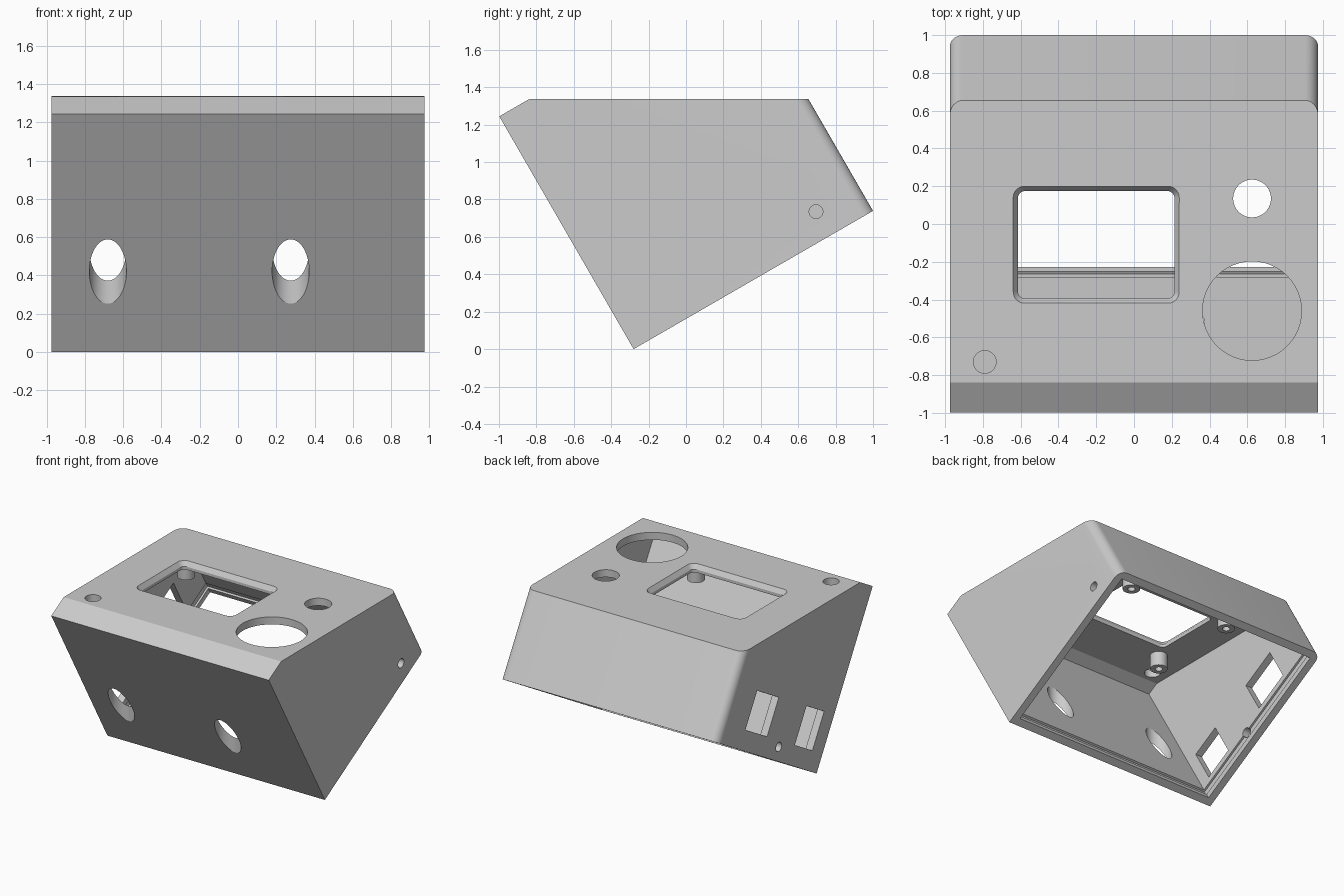
import bpy, bmesh
from math import sin, cos, pi, radians
from mathutils import Vector

cube = bpy.data.objects.get("Cube")
if cube:
    bpy.data.objects.remove(cube, do_unlink=True)

GREY = (0.6, 0.6, 0.6, 1)
mat = bpy.data.materials.new("light grey plastic")
mat.use_nodes = True
mat.diffuse_color = GREY
mat.node_tree.nodes["Principled BSDF"].inputs["Base Color"].default_value = GREY

HALF, WALL, DEPTH = 0.975, 0.06, 1.478
C, S = cos(radians(30)), sin(radians(30))


def tilt(x, u, n):
    """Point in the case frame: u runs along the sloping base, n rises from it."""
    return Vector((x, -0.28 + u * C - n * S, u * S + n * C))


def loft(name, loops):
    """Closed solid through matching loops, capped at both ends."""
    bm = bmesh.new()
    rings = [[bm.verts.new(p) for p in loop] for loop in loops]
    for a, b in zip(rings, rings[1:]):
        for i in range(len(a)):
            j = (i + 1) % len(a)
            bm.faces.new((a[i], a[j], b[j], b[i]))
    bm.faces.new(rings[0])
    bm.faces.new(rings[-1])
    bmesh.ops.recalc_face_normals(bm, faces=bm.faces)
    me = bpy.data.meshes.new(name)
    bm.to_mesh(me)
    bm.free()
    me.materials.append(mat)
    ob = bpy.data.objects.new(name, me)
    bpy.context.collection.objects.link(ob)
    return ob


def prism(name, profile, x0, x1):
    return loft(name, [[tilt(x, u, n) for u, n in profile] for x in (x0, x1)])


def rect(u0, u1, n0, n1):
    return [(u0, n0), (u1, n0), (u1, n1), (u0, n1)]


def ring(cx, cy, r, count=48):
    return [(cx + r * cos(2 * pi * i / count), cy + r * sin(2 * pi * i / count))
            for i in range(count)]


def round_rect(x0, x1, y0, y1, r, steps=6):
    pts = []
    corners = ((x1 - r, y1 - r), (x0 + r, y1 - r), (x0 + r, y0 + r), (x1 - r, y0 + r))
    for k, (cx, cy) in enumerate(corners):
        for i in range(steps + 1):
            a = pi / 2 * (k + i / steps)
            pts.append((cx + r * cos(a), cy + r * sin(a)))
    return pts


def upright(name, levels):
    """Vertical solid from (outline, height) pairs."""
    return loft(name, [[(x, y, z) for x, y in pts] for pts, z in levels])


def cut(target, cutter):
    cutter.hide_render = True
    mod = target.modifiers.new("cut", 'BOOLEAN')
    mod.operation, mod.solver, mod.object = 'DIFFERENCE', 'EXACT', cutter
    bpy.context.view_layer.objects.active = target
    bpy.ops.object.modifier_apply(modifier=mod.name)
    bpy.data.objects.remove(cutter, do_unlink=True)


def smooth(ob):
    bpy.ops.object.select_all(action='DESELECT')
    ob.select_set(True)
    bpy.context.view_layer.objects.active = ob
    bpy.ops.object.shade_smooth_by_angle(angle=radians(25))


# Outer shell with a short chamfer at the front top
case = prism("case", [(0, 0), (DEPTH, 0), (DEPTH, 0.69), (0.183, 1.437), (0, 1.437)],
             -HALF, HALF)

# Round the two back corner edges
bm = bmesh.new()
bm.from_mesh(case.data)
up = Vector((0, -S, C))
back = tilt(0, DEPTH, 0)
edges = [e for e in bm.edges
         if abs((e.verts[1].co - e.verts[0].co).normalized().dot(up)) > 0.99
         and all(abs((v.co - back).dot(Vector((0, C, S)))) < 0.01 for v in e.verts)]
bmesh.ops.bevel(bm, geom=edges, offset=0.07, segments=8, profile=0.5, affect='EDGES')
bm.to_mesh(case.data)
bm.free()

# Hollow interior, open through the base
w, far, side = WALL, DEPTH - WALL, HALF - WALL
cut(case, prism("cavity", [(w, -0.2), (far, -0.2), (far, 0.655), (0.163, 1.378), (w, 1.378)],
                -side, side))

# Groove for the base plate
g = 0.016
cut(case, prism("groove", rect(w - g, far + g, 0.045, 0.105), -side - g, side + g))

# Display window with chamfered rim
outer = round_rect(-0.64, 0.24, -0.42, 0.2, 0.06)
inner = round_rect(-0.615, 0.215, -0.395, 0.175, 0.04)
cut(case, upright("window", [(inner, 1.2), (inner, 1.3), (outer, 1.337), (outer, 1.4)]))

# Round openings in the top
for x, y, r in ((0.625, -0.46, 0.262), (0.625, 0.135, 0.1), (-0.79, -0.73, 0.06)):
    cut(case, upright("top_hole", [(ring(x, y, r), 1.2), (ring(x, y, r), 1.5)]))

# Slanted openings in the front wall
for x in (-0.68, 0.275):
    hole = ring(x, -0.523, 0.097)
    cut(case, upright("front_hole", [(hole, 0), (hole, 0.9)]))

# Side ports and small side holes
for u0, u1 in ((0.15, 0.41), (0.82, 1.14)):
    cut(case, prism("port", rect(u0, u1, 0.152, 0.453), -1.1, -0.8))
cut(case, prism("side_hole", ring(0.62, 0.105, 0.037, 24), -1.1, -0.8))
cut(case, prism("side_hole", ring(1.212, 0.149, 0.037, 24), 0.8, 1.1))
smooth(case)

# Screw posts around the window
for x in (-0.66, 0.26):
    for y in (-0.5, 0.28):
        body, bore = ring(x, y, 0.065, 32), ring(x, y, 0.028, 32)
        smooth(upright("screw_post", [(body, 1.29), (body, 1.16), (bore, 1.16), (bore, 1.26)]))
